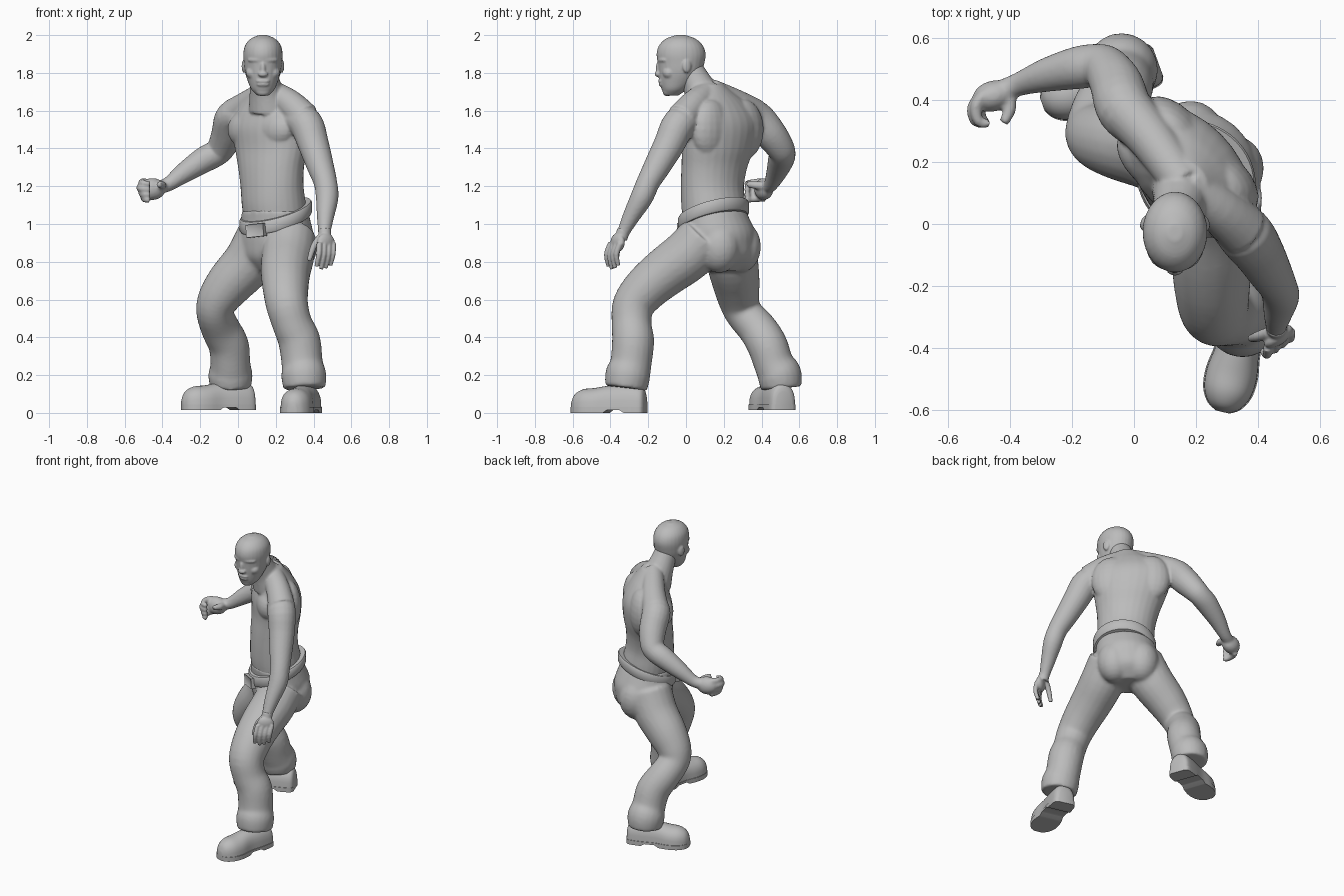
import bpy, bmesh, math
from mathutils import Vector, Matrix

if "Cube" in bpy.data.objects:
    bpy.data.objects.remove(bpy.data.objects["Cube"], do_unlink=True)

grey = bpy.data.materials.new("plain grey")
grey.use_nodes = True
grey.diffuse_color = (0.5, 0.5, 0.5, 1)
grey.node_tree.nodes["Principled BSDF"].inputs["Base Color"].default_value = (0.5, 0.5, 0.5, 1)


def spline(rows, steps=4):
    """Catmull-Rom interpolation of rows of numbers."""
    rows = [Vector(r) for r in rows]
    out = []
    for i in range(len(rows) - 1):
        a, b, c, d = rows[max(i - 1, 0)], rows[i], rows[i + 1], rows[min(i + 2, len(rows) - 1)]
        for k in range(steps):
            t = k / steps
            out.append(b + (c - a) * (t / 2) + (a * 2 - b * 5 + c * 4 - d) * (t * t / 2)
                       + (b * 3 - a - c * 3 + d) * (t ** 3 / 2))
    return out + [rows[-1]]


def bridge(bm, rings):
    """Join rings of points into a closed skin."""
    rings = [[bm.verts.new(p) for p in ring] for ring in rings]
    for a, b in zip(rings, rings[1:]):
        for i in range(len(a)):
            j = (i + 1) % len(a)
            bm.faces.new((a[i], a[j], b[j], b[i]))
    bm.faces.new(rings[0][::-1])
    bm.faces.new(rings[-1])


def circle(n=20):
    return [(math.cos(math.tau * i / n), math.sin(math.tau * i / n)) for i in range(n)]


def tube(bm, rows):
    """Round limb through rows of x, y, z, radius."""
    pts = spline(rows)
    side, rings = Vector((0.9, 0.3, 0.2)), []
    for i, p in enumerate(pts):
        axis = (pts[min(i + 1, len(pts) - 1)] - pts[max(i - 1, 0)]).to_3d().normalized()
        side = (side - axis * side.dot(axis)).normalized()
        up = axis.cross(side)
        rings.append([p.to_3d() + (side * c + up * s) * p[3] for c, s in circle()])
    bridge(bm, rings)


def stack(bm, rows, yaw=0):
    """Level ellipses through rows of x, y, z, half width, half depth."""
    turn = Matrix.Rotation(math.radians(yaw), 3, 'Z')
    bridge(bm, [[p.to_3d() + turn @ Vector((c * p[3], s * p[4], 0)) for c, s in circle(28)]
                for p in spline(rows)])


def blob(bm, centre, radii, yaw=0):
    m = Matrix.Translation(centre) @ Matrix.Rotation(math.radians(yaw), 4, 'Z') @ Matrix.Diagonal((*radii, 1))
    bmesh.ops.create_uvsphere(bm, u_segments=20, v_segments=12, radius=1, matrix=m)


def finish(name, bm, voxel=0, smooth=5):
    bmesh.ops.recalc_face_normals(bm, faces=bm.faces)
    mesh = bpy.data.meshes.new(name)
    bm.to_mesh(mesh)
    bm.free()
    mesh.materials.append(grey)
    ob = bpy.data.objects.new(name, mesh)
    bpy.context.collection.objects.link(ob)
    if voxel:
        fuse = ob.modifiers.new("fuse", 'REMESH')
        fuse.mode, fuse.voxel_size, fuse.use_smooth_shade = 'VOXEL', voxel, True
        soft = ob.modifiers.new("soften", 'SMOOTH')
        soft.factor, soft.iterations = 0.5, smooth
    else:
        bpy.ops.object.select_all(action='DESELECT')
        ob.select_set(True)
        bpy.context.view_layer.objects.active = ob
        bpy.ops.object.shade_smooth_by_angle(angle=math.radians(40))


CHEST, HIPS = -45, -40


def local(yaw, centre, offset):
    return Vector(centre) + Matrix.Rotation(math.radians(yaw), 3, 'Z') @ Vector(offset)


# Torso, neck and arms fused into one body
bm = bmesh.new()
stack(bm, [(.2, .15, 1.0, .175, .155), (.19, .145, 1.1, .18, .16), (.18, .14, 1.2, .183, .15),
           (.175, .15, 1.3, .198, .148), (.175, .17, 1.4, .225, .152), (.17, .18, 1.5, .245, .155),
           (.17, .18, 1.57, .24, .14), (.17, .17, 1.64, .19, .108), (.17, .15, 1.69, .13, .085),
           (.165, .13, 1.74, .075, .065)], CHEST)
tube(bm, [(.165, .11, 1.62, .11), (.15, .08, 1.7, .09), (.14, .045, 1.77, .077), (.132, .01, 1.84, .07)])
for s in (-1, 1):
    blob(bm, local(CHEST, (.17, .18, 1.5), (s * .1, -.07, 0)), (.13, .075, .1), CHEST)        # chest muscle
    blob(bm, local(CHEST, (.17, .18, 1.5), (s * .12, .055, 0)), (.13, .08, .16), CHEST)       # shoulder blade
tube(bm, [(.16, .13, 1.705, .065), (.27, .05, 1.64, .075), (.35, -.02, 1.56, .085)])
tube(bm, [(.16, .13, 1.705, .065), (.06, .27, 1.635, .075), (-.02, .36, 1.58, .085)])
tube(bm, [(.3, .03, 1.55, .08), (.36, -.035, 1.53, .09), (.4, -.09, 1.42, .082), (.435, -.15, 1.31, .072),
          (.463, -.2, 1.22, .062), (.472, -.235, 1.14, .06), (.463, -.29, 1.04, .046),
          (.458, -.33, .96, .034), (.46, -.345, .92, .034)])
tube(bm, [(.03, .31, 1.57, .08), (-.03, .37, 1.565, .09), (-.055, .445, 1.48, .086),
          (-.085, .495, 1.41, .076), (-.115, .51, 1.375, .07), (-.18, .503, 1.34, .069),
          (-.28, .48, 1.275, .055), (-.37, .45, 1.21, .038), (-.42, .43, 1.195, .036)])

# Right hand curls as if round a handle
blob(bm, (-.452, .412, 1.185), (.07, .05, .058), 15)
for i in range(4):
    z = 1.222 - i * .029
    reach = .01 * (i == 1) - .012 * (i == 3)
    tube(bm, [(-.48, .42, z, .018), (-.508 - reach, .38, z, .019), (-.5 - reach, .33, z - .006, .017),
              (-.465, .324, z - .01, .014)])
tube(bm, [(-.405, .42, 1.2, .024), (-.4, .37, 1.205, .021), (-.42, .325, 1.21, .016)])
finish("body_and_arms", bm, .008)

# Left hand hangs open, fingers spread and slightly curled
bm = bmesh.new()
tube(bm, [(.458, -.33, .97, .034), (.46, -.345, .92, .034)])
blob(bm, (.465, -.362, .902), (.054, .027, .05), 35)
for i in range(4):
    u = (i - 1.5) * .03
    x, y = .468 + u * .82, -.372 + u * .57
    drop = .12 - .013 * abs(i - 1.3)
    tube(bm, [(x, y, .9, .015), (x - .003, y - .022, .88 - drop * .4, .0145),
              (x - .016, y - .012, .878 - drop, .011)])
tube(bm, [(.435, -.35, .93, .019), (.4, -.362, .88, .017), (.376, -.368, .805, .012)])
finish("left_hand", bm, .005, 3)

# Head with features on both sides of the face
bm = bmesh.new()
HX = .132
stack(bm, [(HX, -.075, 1.68, .03, .035), (HX, -.063, 1.71, .06, .065), (HX, -.047, 1.75, .078, .092),
           (HX, -.032, 1.8, .094, .113), (HX, -.026, 1.85, .101, .123), (HX, -.026, 1.9, .104, .13),
           (HX, -.027, 1.945, .095, .116), (HX, -.028, 1.98, .066, .08), (HX, -.028, 2.0, .022, .026)])
blob(bm, (HX, -.146, 1.825), (.014, .014, .035))       # nose bridge
blob(bm, (HX, -.149, 1.793), (.027, .018, .015))       # nose tip
blob(bm, (HX, -.134, 1.756), (.038, .014, .01))        # upper lip
blob(bm, (HX, -.131, 1.739), (.034, .014, .011))       # lower lip
blob(bm, (HX, -.1, 1.702), (.038, .024, .026))         # chin
for s in (-1, 1):
    blob(bm, (HX + s * .04, -.125, 1.868), (.045, .02, .014), s * 25)     # brow
    blob(bm, (HX + s * .04, -.126, 1.842), (.02, .011, .009), s * 25)     # eye
    blob(bm, (HX + s * .055, -.09, 1.8), (.036, .034, .032), s * 30)      # cheek
    blob(bm, (HX + s * .1, .005, 1.835), (.011, .024, .036), s * 20)      # ear
finish("head", bm, .006, 4)

# Trousers: hips and two legs fused
bm = bmesh.new()
stack(bm, [(.19, .18, .75, .1, .1), (.195, .185, .82, .175, .165), (.2, .18, .9, .198, .182),
           (.203, .175, .96, .2, .184), (.2, .16, 1.02, .19, .174), (.195, .145, 1.07, .183, .164)], HIPS)
for s in (-1, 1):
    blob(bm, local(HIPS, (.2, .18, .88), (s * .085, .065, 0)), (.11, .115, .14), HIPS)        # buttock
tube(bm, [(.275, .1, .93, .14), (.265, .01, .835, .14), (.252, -.11, .745, .132), (.252, -.21, .66, .122),
          (.26, -.278, .57, .112), (.288, -.288, .47, .106), (.325, -.28, .38, .112), (.34, -.292, .26, .11),
          (.348, -.308, .2, .12), (.352, -.318, .13, .112)])
tube(bm, [(.13, .22, .92, .145), (.06, .245, .8, .138), (-.04, .265, .69, .126), (-.105, .28, .6, .11),
          (-.122, .305, .53, .099), (-.092, .378, .445, .103), (-.05, .43, .36, .107), (-.04, .465, .26, .106),
          (-.04, .495, .2, .118), (-.04, .505, .13, .108)])
finish("trousers", bm, .01, 10)

# Belt: sloping band round the hips, with a buckle
WAIST = (.2, .145, 0)


def belt_point(angle, grow, lift):
    p = local(HIPS, WAIST, (math.cos(angle) * (.185 + grow), math.sin(angle) * (.167 + grow), 0))
    p.z = 1.042 + .28 * (p.x - WAIST[0]) + .26 * (p.y - WAIST[1]) + lift
    return p


bm = bmesh.new()
profile = [(-.025, -.034), (.008, -.034), (.014, -.024), (.014, .024), (.008, .034), (-.025, .034)]
rings = [[bm.verts.new(belt_point(math.tau * k / 48, g, z)) for g, z in profile] for k in range(48)]
for k in range(48):
    a, b = rings[k], rings[(k + 1) % 48]
    for i in range(len(profile)):
        j = (i + 1) % len(profile)
        bm.faces.new((a[i], a[j], b[j], b[i]))
finish("belt", bm)

bm = bmesh.new()
front = math.radians(-85)
spot = belt_point(front, .016, -.008)
along = (belt_point(front + .1, .016, -.008) - spot).normalized()
out = along.cross(Vector((0, 0, 1))).normalized()
frame = Matrix((along, out, along.cross(out))).transposed().to_4x4()
bmesh.ops.create_cube(bm, size=1, matrix=Matrix.Translation(spot) @ frame @ Matrix.Diagonal((.11, .032, .068, 1)))
bmesh.ops.recalc_face_normals(bm, faces=bm.faces)
plate = max(bm.faces, key=lambda f: f.normal.dot(out))
bmesh.ops.inset_individual(bm, faces=[plate], thickness=.012, depth=-.006)
finish("belt_buckle", bm)


# Shoes: rounded upper on a flat sole
def shoe(name, heel, toe, base):
    heel, toe = Vector((*heel, base)), Vector((*toe, base))
    across = (toe - heel).cross(Vector((0, 0, 1))).normalized()
    rows = spline([(0, .045, .1), (.05, .068, .14), (.25, .074, .15), (.48, .072, .145), (.68, .083, .132),
                   (.84, .077, .125), (.95, .052, .1), (1, .02, .06)])
    arc = [math.pi * i / 14 for i in range(15)]
    bm = bmesh.new()
    bridge(bm, [[heel.lerp(toe, t) + across * w * math.cos(a) + Vector((0, 0, .02 + (h - .02) * abs(math.sin(a)) ** .7))
                 for a in arc] for t, w, h in rows])
    finish(name + "_shoe", bm)
    bm = bmesh.new()
    # The sole lifts a little under the arch, between heel and ball
    bridge(bm, [[heel.lerp(toe, t) + across * (w + .003) * s + Vector((0, 0, z))
                 for s, z in ((-1, low), (1, low), (1, .03), (-1, .03))]
                for t, w, h in rows for low in [.015 * (.3 < t < .5)]])
    finish(name + "_sole", bm)


shoe("left", (.38, -.215), (.285, -.605), 0)
shoe("right", (.078, .52), (-.295, .385), .014)
